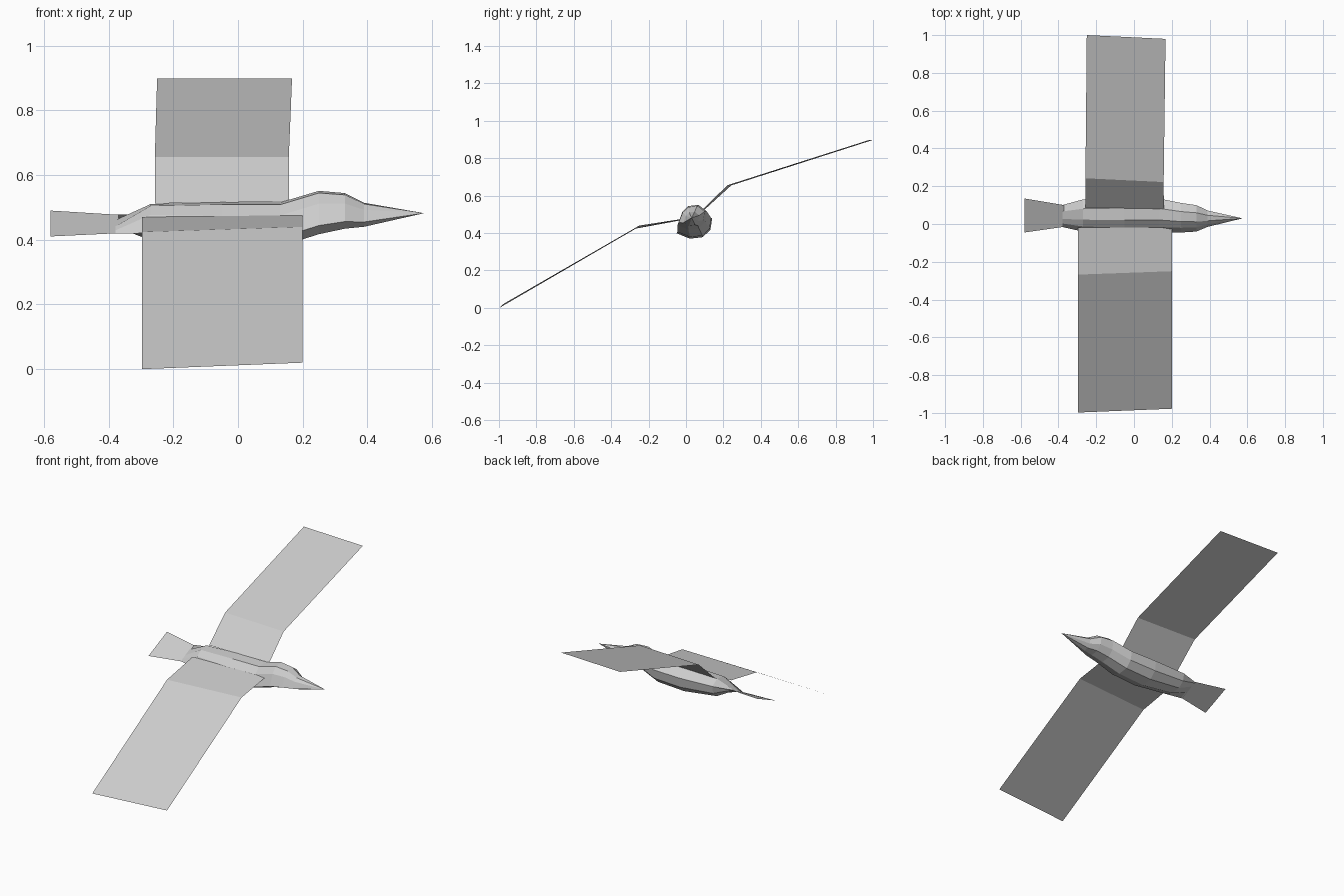
import bpy
import bmesh

cube = bpy.data.objects.get("Cube")
if cube:
    bpy.data.objects.remove(cube, do_unlink=True)

GREY = (0.61, 0.61, 0.61, 1.0)
grey = bpy.data.materials.new("plain grey")
grey.use_nodes = True
grey.diffuse_color = GREY
grey.node_tree.nodes["Principled BSDF"].inputs["Base Color"].default_value = GREY


def loft(name, rows, closed=False):
    """Skin matching rows of points with quads."""
    bm = bmesh.new()
    rings = [[bm.verts.new(p) for p in row] for row in rows]
    n = len(rings[0])
    for a, b in zip(rings, rings[1:]):
        for i in range(n if closed else n - 1):
            j = (i + 1) % n
            bm.faces.new((a[i], a[j], b[j], b[i]))
    if closed:
        bmesh.ops.remove_doubles(bm, verts=bm.verts, dist=0.0005)
        bmesh.ops.recalc_face_normals(bm, faces=bm.faces)
    mesh = bpy.data.meshes.new(name)
    bm.to_mesh(mesh)
    bm.free()
    mesh.materials.append(grey)
    obj = bpy.data.objects.new(name, mesh)
    bpy.context.collection.objects.link(obj)
    return obj


# Body: one banked eight-sided section, scaled along the length to the beak
section = [(-0.68, 0.41), (-0.26, 0.9), (0.42, 1), (1, 0.48),
           (0.9, -0.34), (0.47, -0.89), (-0.26, -1), (-1, -0.6)]
# x, centre y, centre z, half width, half height, tilt
stations = [
    (-0.38, 0.042, 0.448, 0.058, 0, 0.5),
    (-0.27, 0.045, 0.454, 0.085, 0.056, 0),
    (-0.05, 0.045, 0.443, 0.095, 0.073, 0),
    (0.13, 0.045, 0.447, 0.09, 0.068, 0),
    (0.25, 0.033, 0.484, 0.078, 0.067, 0),
    (0.33, 0.03, 0.489, 0.07, 0.055, 0),
    (0.39, 0.028, 0.477, 0.043, 0.037, 0),
    (0.575, 0.03, 0.482, 0, 0, 0),
]
loft("body", [[(x, cy + w * u, cz + h * v + tilt * w * u) for u, v in section]
              for x, cy, cz, w, h, tilt in stations], closed=True)

# Tail: a flat flared sheet, banked with the body
loft("tail", [[(-0.58, -0.045, 0.41), (-0.37, -0.015, 0.42)],
              [(-0.58, 0.135, 0.49), (-0.37, 0.1, 0.477)]])

# Wings: bent sheets, root to elbow to tip
loft("left_wing", [[(-0.257, 0.085, 0.512), (0.158, 0.08, 0.518)],
                   [(-0.257, 0.242, 0.655), (0.157, 0.222, 0.656)],
                   [(-0.25, 1.0, 0.898), (0.167, 0.98, 0.898)]])
loft("right_wing", [[(-0.297, -0.998, 0.0), (0.2, -0.978, 0.02)],
                    [(-0.297, -0.268, 0.424), (0.2, -0.25, 0.44)],
                    [(-0.297, -0.018, 0.47), (0.2, -0.018, 0.476)]])
